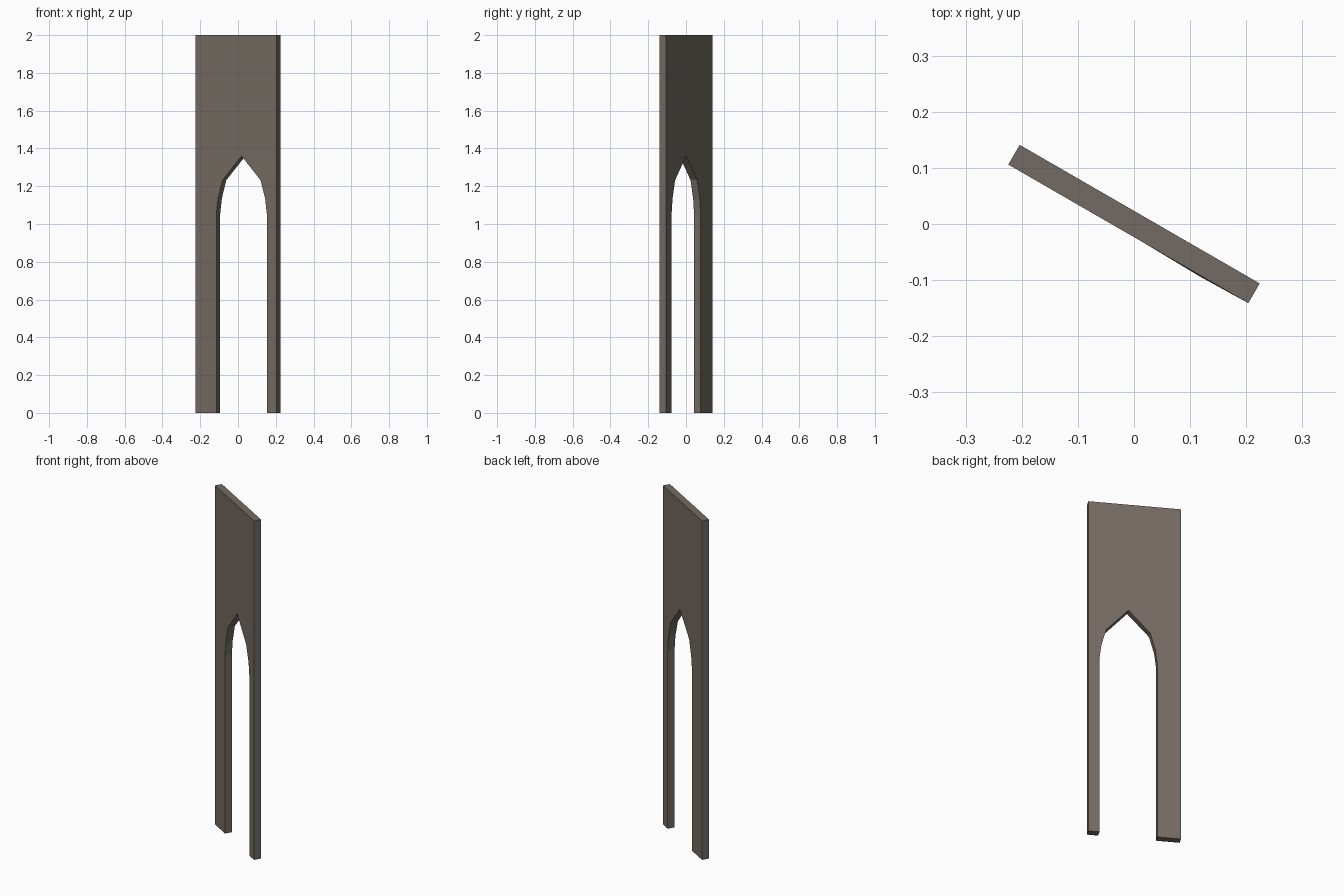
import bpy, bmesh, math
from mathutils import Matrix

if "Cube" in bpy.data.objects:
    bpy.data.objects.remove(bpy.data.objects["Cube"])

HALF_W, HALF_T, HEIGHT = 0.247, 0.0203, 2.0
ARCH_X = 0.0335                                   # arch sits off-centre in the panel

# half of the pointed arch: (distance from arch axis, height)
arch = [(0.1545, 0.0), (0.1545, 1.05), (0.144, 1.135), (0.117, 1.232), (0.0, 1.36)]

bm = bmesh.new()


def add_face(points, y):
    return bm.faces.new([bm.verts.new((x, y, z)) for x, z in points])


# front sheet: strips between each outer edge and the arch, up to the panel top
for side in (-1, 1):
    edge = side * HALF_W
    for (d0, z0), (d1, z1) in zip(arch, arch[1:]):
        add_face([(edge, z0), (ARCH_X + side * d0, z0),
                  (ARCH_X + side * d1, z1), (edge, z1)], -HALF_T)
    apex = arch[-1][1]
    add_face([(edge, apex), (ARCH_X, apex), (ARCH_X, HEIGHT), (edge, HEIGHT)], -HALF_T)
bmesh.ops.remove_doubles(bm, verts=bm.verts, dist=1e-5)

# thickness: extrude the sheet backwards, keeping the front faces
front = bm.faces[:]
res = bmesh.ops.extrude_face_region(bm, geom=front, use_keep_orig=True)
moved = [v for v in res["geom"] if isinstance(v, bmesh.types.BMVert)]
bmesh.ops.translate(bm, verts=moved, vec=(0, 2 * HALF_T, 0))

# slight bulge at the right shoulder of the arch
for v in bm.verts:
    if v.co.y < 0 and abs(v.co.x - ARCH_X - 0.117) < 1e-3:
        v.co.y -= 0.002

bmesh.ops.recalc_face_normals(bm, faces=bm.faces[:])
bmesh.ops.transform(bm, matrix=Matrix.Rotation(math.radians(-30), 4, 'Z'), verts=bm.verts)

mesh = bpy.data.meshes.new("arched_wall_panel")
bm.to_mesh(mesh)
bm.free()
panel = bpy.data.objects.new("arched_wall_panel", mesh)
bpy.context.collection.objects.link(panel)

# weathered stone colour
stone = bpy.data.materials.new("grey_brown_stone")
stone.diffuse_color = (0.175, 0.148, 0.125, 1)
stone.use_nodes = True
stone.node_tree.nodes["Principled BSDF"].inputs["Base Color"].default_value = stone.diffuse_color
mesh.materials.append(stone)
